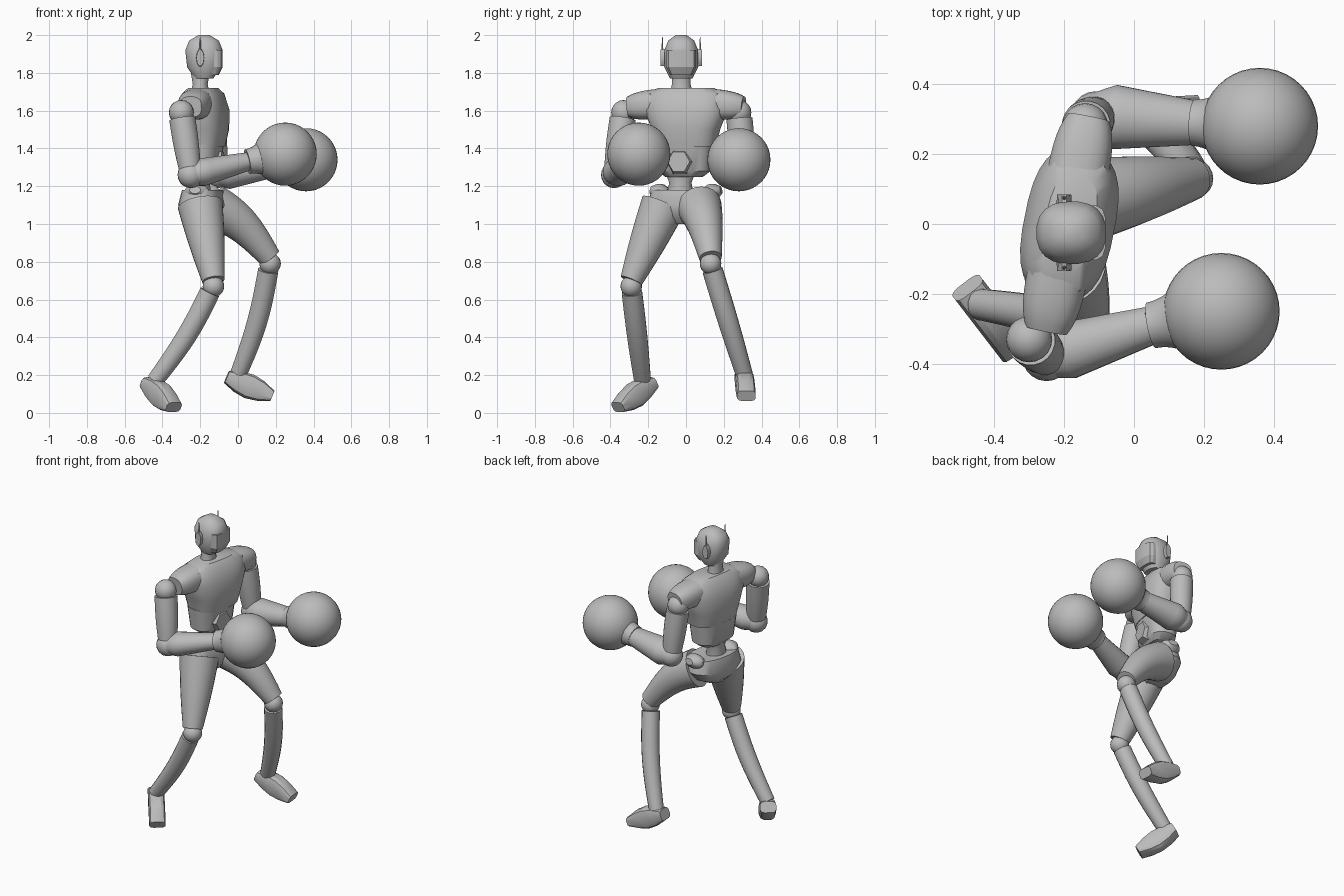
import bpy, bmesh, math
from mathutils import Vector

old = bpy.data.objects.get("Cube")
if old:
    bpy.data.objects.remove(old, do_unlink=True)

grey = bpy.data.materials.new("plain_grey")
grey.use_nodes = True
tone = (0.5, 0.5, 0.5, 1)
grey.diffuse_color = tone
grey.node_tree.nodes["Principled BSDF"].inputs["Base Color"].default_value = tone

UP = Vector((0, 0, 1))
ACROSS = Vector((0.2, 1, 0)).normalized()   # shoulder line of the turned torso
AHEAD = ACROSS.cross(UP)
LEFTWARD = Vector((0, 1, 0))


def finish(obj, angle):
    obj.data.materials.append(grey)
    bpy.ops.object.select_all(action='DESELECT')
    obj.select_set(True)
    bpy.context.view_layer.objects.active = obj
    bpy.ops.object.shade_smooth_by_angle(angle=math.radians(angle))


def loft(name, rings, side=LEFTWARD, sides=20, power=2, angle=38):
    """Skin rings of (centre, half size along side, half size across it)."""
    bm = bmesh.new()
    mids = [ring[0] for ring in rings]
    last = len(rings) - 1
    skin = []
    for k, (mid, wide, deep) in enumerate(rings):
        along = (mids[min(k + 1, last)] - mids[max(k - 1, 0)]).normalized()
        u = (side - along * side.dot(along)).normalized()
        v = along.cross(u)
        loop = []
        for i in range(sides):
            turn = math.tau * (i + 0.5) / sides
            c, s = math.cos(turn), math.sin(turn)
            c = math.copysign(abs(c) ** (2 / power), c)
            s = math.copysign(abs(s) ** (2 / power), s)
            loop.append(bm.verts.new(mid + u * c * wide + v * s * deep))
        skin.append(loop)
    for low, high in zip(skin, skin[1:]):
        for i in range(sides):
            j = (i + 1) % sides
            bm.faces.new((low[i], low[j], high[j], high[i]))
    bm.faces.new(skin[0][::-1])
    bm.faces.new(skin[-1])
    mesh = bpy.data.meshes.new(name)
    bm.to_mesh(mesh)
    bm.free()
    obj = bpy.data.objects.new(name, mesh)
    bpy.context.collection.objects.link(obj)
    finish(obj, angle)


def column(name, x, y, levels, **style):
    """Stack rings over one spot, from (height, half width, half depth)."""
    loft(name, [(Vector((x, y, z)), a, b) for z, a, b in levels], **style)


def limb(name, start, end, radius, bow=Vector(), flat=1, steps=10, **style):
    """Tube from start to end; radius is a rule of the fraction travelled."""
    rings = []
    for k in range(steps + 1):
        t = k / steps
        mid = start.lerp(end, t) + bow * math.sin(math.pi * t)
        rings.append((mid, radius(t), radius(t) * flat))
    loft(name, rings, **style)


def taper(first, final, swell=0):
    return lambda t: first + (final - first) * t + swell * math.sin(math.pi * t)


def ball(name, centre, radius, segments=20):
    bpy.ops.mesh.primitive_uv_sphere_add(segments=segments, ring_count=segments // 2,
                                         radius=radius, location=centre)
    bpy.context.object.name = name
    finish(bpy.context.object, 60)


# Head, visor and neck
column("head", -.18, -.025, [(1.77, .06, .05), (1.83, .09, .09), (1.92, .09, .1),
       (1.97, .07, .08), (2, .03, .03)], power=2.4)
column("visor", -.14, -.025, [(1.79, .06, .04), (1.83, .08, .06), (1.92, .08, .06)],
       sides=12, power=4, angle=25)
column("neck", -.2, -.025, [(1.65, .07, .06), (1.74, .05, .04), (1.8, .05, .05)])

# Ear covers with upright fins
for label, s in (("left", 1), ("right", -1)):
    ear = Vector((-.2, -.025 + s * .1, 1.88))
    limb(label + "_ear", ear - LEFTWARD * s * .03, ear + LEFTWARD * s * .01,
         taper(.05, .045), flat=.45, steps=2, side=UP, sides=10)
    limb(label + "_ear_fin", ear, ear + UP * .11, taper(.008, .002), steps=2, sides=6)

# Torso
column("chest", -.185, 0, [(1.41, .16, .11), (1.5, .18, .13), (1.6, .22, .13),
       (1.69, .21, .1), (1.72, .15, .07)], side=ACROSS, sides=28, power=2.7)
column("abdomen", -.19, -.01, [(1.25, .1, .06), (1.28, .14, .09), (1.42, .155, .11)],
       side=ACROSS, sides=24, power=2.5)
navel = Vector((-.1, -.035, 1.33))
limb("abdomen_plate", navel - AHEAD * .03, navel + AHEAD * .02, taper(.08, .06),
     steps=1, side=UP, sides=6, angle=20)
column("spine", -.2, -.03, [(1.1, .08, .07), (1.22, .06, .05), (1.27, .08, .06)])

# Pelvis
column("pelvis", -.19, -.015, [(1, .06, .06), (1.04, .14, .1), (1.1, .19, .12),
       (1.18, .17, .1), (1.17, .1, .06)], side=ACROSS, sides=24, power=2.4)

# Posed joints of each side
POSE = {
    "right": dict(shoulder=(-.3, -.33, 1.59), elbow=(-.25, -.38, 1.26),
                  wrist=(.05, -.29, 1.33), glove=(.25, -.25, 1.37),
                  hip=(-.2, -.12, 1.1), knee=(-.13, -.29, .67),
                  ankle=(-.44, -.23, .17), toe=(-.34, -.36, .03)),
    "left": dict(shoulder=(-.14, .28, 1.59), elbow=(-.11, .31, 1.26),
                 wrist=(.17, .29, 1.3), glove=(.36, .28, 1.34),
                 hip=(-.13, .07, 1.09), knee=(.17, .13, .79),
                 ankle=(0, .31, .2), toe=(.18, .32, .09)),
}
for label, joints in POSE.items():
    p = {part: Vector(spot) for part, spot in joints.items()}
    left = label == "left"
    out = ACROSS if left else -ACROSS
    body = Vector((-.19, 0, 1.64))

    # Shoulder pad, upper arm and elbow
    limb(label + "_shoulder", body + out * .1, body + out * .31 - UP * .02,
         lambda t: .08 - .025 * t ** 4, flat=1.1, side=UP, power=2.5)
    ball(label + "_shoulder_joint", p["shoulder"], .066)
    sleeve = p["shoulder"].lerp(p["elbow"], .1)
    limb(label + "_upper_arm", sleeve, p["elbow"], taper(.07, .055, .005))
    ball(label + "_elbow", p["elbow"], .07)

    # Forearm, flared cuff and round glove
    girth = .1 if left else .09
    limb(label + "_forearm", p["elbow"], p["wrist"],
         lambda t: (girth - .035 * t) * min(1, .7 + 1.5 * t), flat=.9)
    limb(label + "_glove_cuff", p["wrist"], p["wrist"].lerp(p["glove"], .5),
         lambda t: .067 + .04 * t * t)
    ball(label + "_glove", p["glove"], .167, 40)

    # Hip crest, thigh and knee
    crest = Vector((-.19, 0, 1.16)) + out * .16
    limb(label + "_hip_crest", crest - out * .06, crest + out * .03 + UP * .02,
         taper(.03, .02, .02), flat=1.5, side=UP, sides=12)
    limb(label + "_thigh", p["hip"], p["knee"] + UP * .03, taper(.12, .06, .005),
         bow=UP * (.04 if left else 0), sides=24)
    ball(label + "_knee", p["knee"], .057)

    # Shin
    limb(label + "_shin", p["knee"].lerp(p["ankle"], .06), p["ankle"],
         taper(.055, .045, .004), bow=Vector((.02, 0, 0)), sides=16)

    # Foot with a raised heel and a flat toe
    stride = p["toe"] - p["ankle"]
    stride.z = 0
    stride.normalize()
    steps = 4
    heel = p["ankle"] - stride * .06 - UP * .01
    loft(label + "_foot", [(heel.lerp(p["toe"], k / steps), .05,
         taper(.035, .03, .035)(k / steps)) for k in range(steps + 1)],
         side=UP.cross(stride), sides=12, power=3.5, angle=28)
